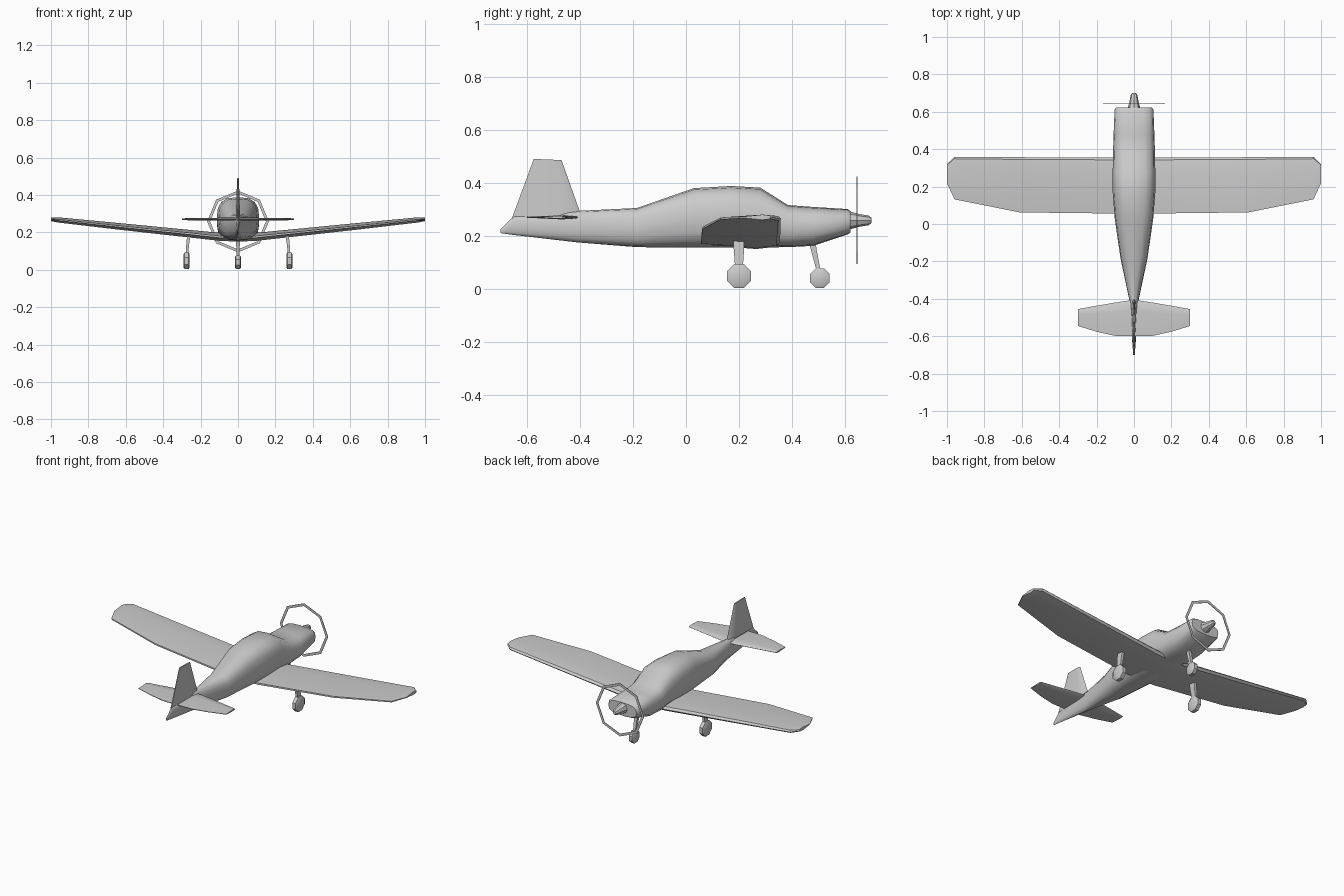
import bpy, bmesh
from math import sin, cos, pi, radians, copysign

if "Cube" in bpy.data.objects:
    bpy.data.objects.remove(bpy.data.objects["Cube"])


def loft(name, rings, angle=35, closed=False):
    """Skin a row of equal-length point rings; cap the ends unless closed."""
    bm = bmesh.new()
    vs = [[bm.verts.new(p) for p in r] for r in rings]
    n = len(rings[0])
    pairs = list(zip(vs, vs[1:]))
    if closed:
        pairs.append((vs[-1], vs[0]))
    for a, b in pairs:
        for i in range(n):
            j = (i + 1) % n
            bm.faces.new((a[i], a[j], b[j], b[i]))
    if not closed:
        bm.faces.new(vs[0])
        bm.faces.new(vs[-1])
    bmesh.ops.recalc_face_normals(bm, faces=bm.faces)
    me = bpy.data.meshes.new(name)
    bm.to_mesh(me)
    bm.free()
    for p in me.polygons:
        p.use_smooth = True
    me.set_sharp_from_angle(angle=radians(angle))
    ob = bpy.data.objects.new(name, me)
    bpy.context.collection.objects.link(ob)
    return ob


def body_ring(y, w, z0, z1, power, n=16):
    """Rounded-box cross-section of the fuselage."""
    zc, h, pts = (z0 + z1) / 2, (z1 - z0) / 2, []
    for i in range(n):
        c, s = cos(2 * pi * i / n), sin(2 * pi * i / n)
        pts.append((w * copysign(abs(c) ** (2 / power), c), y,
                    zc + h * copysign(abs(s) ** (2 / power), s)))
    return pts


FOIL = [(0, 0), (.04, .3), (.3, .5), (1, .12), (1, -.12), (.3, -.5), (.04, -.3)]


def foil(lead, trail, thick):
    return [(lead + f * (trail - lead), t * thick) for f, t in FOIL]


def span_surface(name, stations):
    """Symmetric wing from half-span stations (x, lead, trail, z, thickness)."""
    left = [(-s[0],) + s[1:] for s in reversed(stations[1:])]
    return loft(name, [[(x, y, z + dz) for y, dz in foil(le, te, t)]
                       for x, le, te, z, t in left + stations])


# Fuselage: y, half width, bottom, top, squareness
loft("fuselage", [body_ring(*s) for s in [
    (-.70, .004, .21, .225, 2), (-.65, .008, .203, .275, 2),
    (-.41, .024, .175, .294, 2.2), (-.185, .072, .157, .305, 2.6),
    (.03, .103, .155, .38, 2.8), (.17, .114, .155, .388, 2.8),
    (.28, .114, .156, .382, 2.8), (.385, .112, .157, .316, 2.8),
    (.48, .109, .162, .309, 2.8), (.61, .104, .205, .301, 3),
    (.622, .096, .213, .293, 3)]], 40)

# Spinner
loft("spinner", [[(r * cos(i * pi / 4), y, .258 + r * sin(i * pi / 4)) for i in range(8)]
                 for y, r in [(.61, .035), (.622, .033), (.655, .024), (.69, .018), (.70, .01)]])

# Propeller disc drawn as a thin eight-sided ring
loft("propeller_ring", [[(r * sin(i * pi / 4), .646 + dy, .258 + r * cos(i * pi / 4))
                         for r, dy in [(.165, -.0015), (.165, .0015), (.149, .0015), (.149, -.0015)]]
                        for i in range(8)], closed=True)

# Main wing and tailplane
span_surface("wing", [(0, .355, .056, .172, .044), (.1, .355, .056, .176, .043),
                      (.61, .357, .062, .229, .036), (.96, .358, .132, .266, .028),
                      (1, .32, .218, .27, .02)])
span_surface("tailplane", [(0, -.405, -.60, .27, .016), (.1, -.42, -.598, .27, .016),
                           (.2, -.437, -.576, .27, .013), (.3, -.455, -.545, .27, .010)])

# Fin
loft("tail_fin", [[(dx, y, z + tilt * (y - le)) for y, dx in foil(le, te, t)]
                  for le, te, z, t, tilt in [(-.39, -.66, .26, .024, 0),
                                             (-.47, -.575, .486, .010, -.04)]])


# Landing gear
def wheel(name, x, y, r, half):
    loft(name, [[(x + dx, y + k * r * cos((i + .5) * pi / 4),
                  r * cos(pi / 8) + .003 + k * r * sin((i + .5) * pi / 4)) for i in range(8)]
                for dx, k in [(-half, .75), (-half * .65, 1), (half * .65, 1), (half, .75)]])


def strut(name, stations):
    """Box strut from stations (x, y, z, half x, half y)."""
    loft(name, [[(x - a, y - b, z), (x + a, y - b, z), (x + a, y + b, z), (x - a, y + b, z)]
                for x, y, z, a, b in stations])


for side, s in (("left", -1), ("right", 1)):
    wheel(side + "_main_wheel", s * .275, .2, .0485, .017)
    strut(side + "_main_strut", [(s * .262, .2, .185, .009, .02), (s * .267, .2, .155, .008, .02),
                                 (s * .272, .2, .10, .007, .016), (s * .275, .2, .05, .007, .014)])
wheel("nose_wheel", 0, .506, .04, .016)
strut("nose_strut", [(0, .477, .18, .01, .012), (0, .482, .15, .01, .011),
                     (0, .498, .08, .008, .008), (0, .506, .045, .008, .008)])
